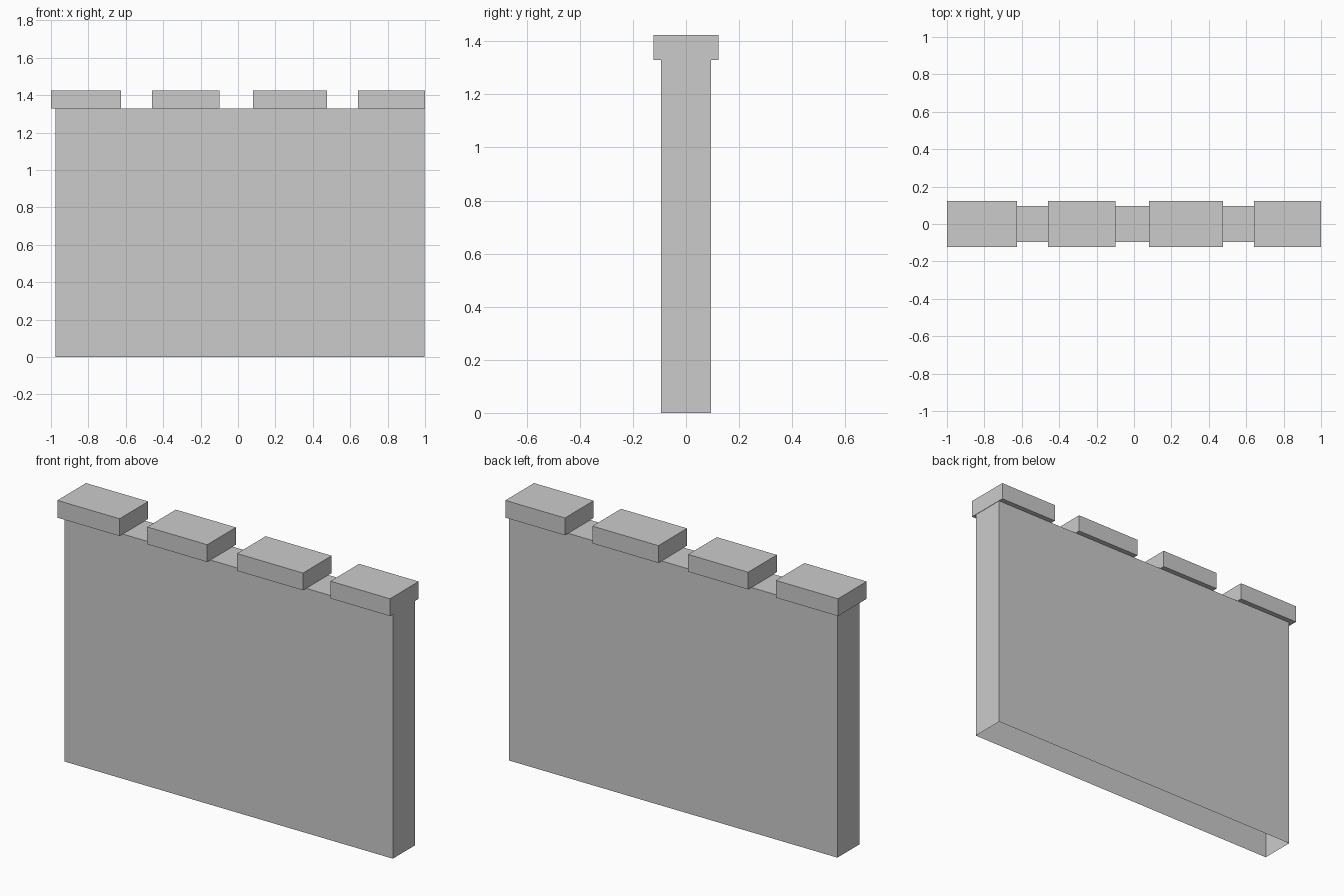
import bpy
import bmesh
from mathutils import Vector

if "Cube" in bpy.data.objects:
    bpy.data.objects.remove(bpy.data.objects["Cube"])

WALL_TOP = 1.33
MERLON_TOP = 1.424
WALL_HALF = 0.095
MERLON_HALF = 0.123


def box(name, x0, x1, half_depth, z0, z1, open_bottom=False):
    bm = bmesh.new()
    bmesh.ops.create_cube(bm, size=1)
    size = Vector((x1 - x0, 2 * half_depth, z1 - z0))
    centre = Vector(((x0 + x1) / 2, 0, (z0 + z1) / 2))
    for v in bm.verts:
        v.co = v.co * size + centre
    if open_bottom:
        bm.normal_update()
        under = [f for f in bm.faces if f.normal.z < -0.5]
        bmesh.ops.delete(bm, geom=under, context='FACES_ONLY')
    mesh = bpy.data.meshes.new(name)
    bm.to_mesh(mesh)
    bm.free()
    obj = bpy.data.objects.new(name, mesh)
    bpy.context.collection.objects.link(obj)
    return obj


# Hollow wall slab, open underneath
box("wall", -0.977, 0.998, WALL_HALF, 0, WALL_TOP, open_bottom=True)

# Overhanging battlement blocks of uneven width
spans = [(-1.0, -0.626), (-0.46, -0.099), (0.08, 0.477), (0.642, 1.0)]
for i, (x0, x1) in enumerate(spans, 1):
    box(f"merlon_{i}", x0, x1, MERLON_HALF, WALL_TOP, MERLON_TOP)
